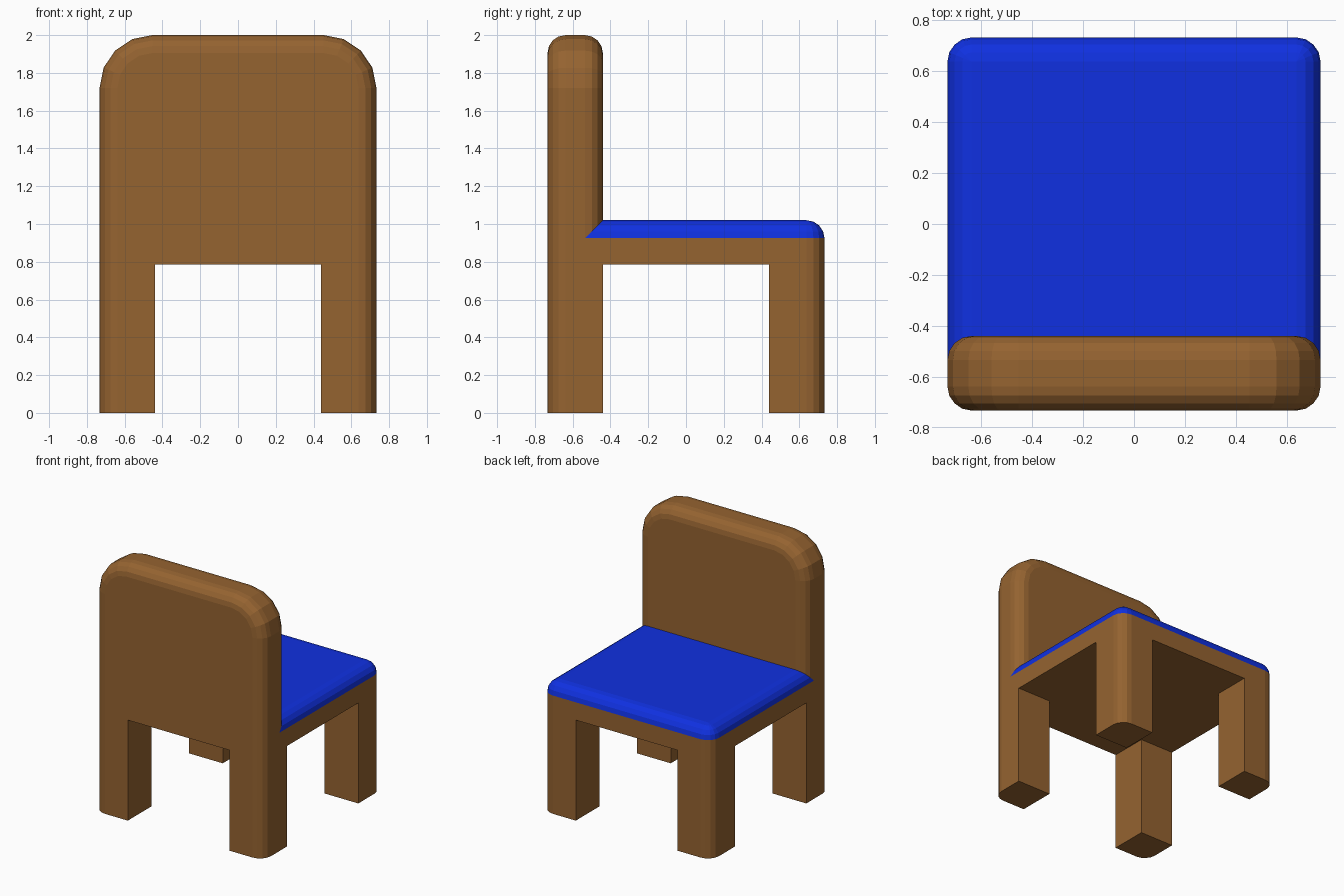
import bpy, bmesh
from math import sin, cos, pi

if "Cube" in bpy.data.objects:
    bpy.data.objects.remove(bpy.data.objects["Cube"])

W = 0.733      # half width and half depth
IN = 0.44      # inner face of legs and back
R = 0.095      # edge rounding
RAIL_Z, CUSH_Z = 0.786, 0.925
SEG = 4
STEPS = [i * pi / 2 / SEG for i in range(SEG + 1)]


def material(name, color):
    m = bpy.data.materials.new(name)
    m.diffuse_color = color
    m.use_nodes = True
    m.node_tree.nodes["Principled BSDF"].inputs["Base Color"].default_value = m.diffuse_color
    return m


wood = material("wood", (0.30, 0.125, 0.03, 1))
blue = material("blue_fabric", (0.005, 0.03, 0.75, 1))


def make(name, loops, mat, caps=(), closed=False):
    """Bridge successive point loops; cap the loops listed in caps."""
    bm = bmesh.new()
    rings = [[bm.verts.new(p) for p in loop] for loop in loops]
    for a, b in zip(rings, rings[1:]):
        n = len(a)
        for i in range(n if closed else n - 1):
            j = (i + 1) % n
            bm.faces.new((a[i], a[j], b[j], b[i]))
    for c in caps:
        bm.faces.new(rings[c])
    bmesh.ops.remove_doubles(bm, verts=bm.verts, dist=1e-5)
    bmesh.ops.recalc_face_normals(bm, faces=bm.faces)
    me = bpy.data.meshes.new(name)
    bm.to_mesh(me)
    bm.free()
    me.materials.append(mat)
    ob = bpy.data.objects.new(name, me)
    bpy.context.collection.objects.link(ob)
    return ob


def arch(low, high, r, inset=0.0):
    """Open arch outline with two rounded upper corners, shrunk by inset."""
    q = r - inset
    right = [(W - r + q * cos(t), high - r + q * sin(t)) for t in STEPS]
    half = [(W - inset, low)] + right
    return half + [(-x, v) for x, v in reversed(half)]


# rounding profile: (inset, rise) from the side wall to the flat face
fillet = [(R * (1 - cos(t)), R * sin(t)) for t in STEPS]

# seat cushion, running slightly into the back
make("seat_cushion",
     [[(x, y, CUSH_Z + h) for x, y in arch(-W + 2 * R, W, R, d)] for d, h in fillet],
     blue, caps=[-1])

# back rest, rounded on its front and rear rims
rims = [(d, -W + R - h) for d, h in reversed(fillet)]
rims += [(d, -IN - R + h) for d, h in fillet]
make("back_rest",
     [[(x, y, z) for x, z in arch(CUSH_Z, 2.0, 0.28, d)] for d, y in rims],
     wood, caps=[0, -1])

# seat frame under the cushion
corner = [(W - R + R * cos(t), W - R + R * sin(t)) for t in STEPS]
outline = (corner + [(-x, y) for x, y in reversed(corner)]
           + [(-x, -y) for x, y in corner] + [(x, -y) for x, y in reversed(corner)])
make("seat_frame", [[(x, y, z) for x, y in outline] for z in (RAIL_Z, CUSH_Z)],
     wood, caps=[0], closed=True)

# four legs, mirrored from one
foot = [(IN, IN), (W, IN)] + corner + [(IN, W)]
legs = make("legs", [[(x, y, z) for x, y in foot] for z in (0, RAIL_Z)],
            wood, caps=[0], closed=True)
mirror = legs.modifiers.new("mirror", 'MIRROR')
mirror.use_axis = (True, True, False)
